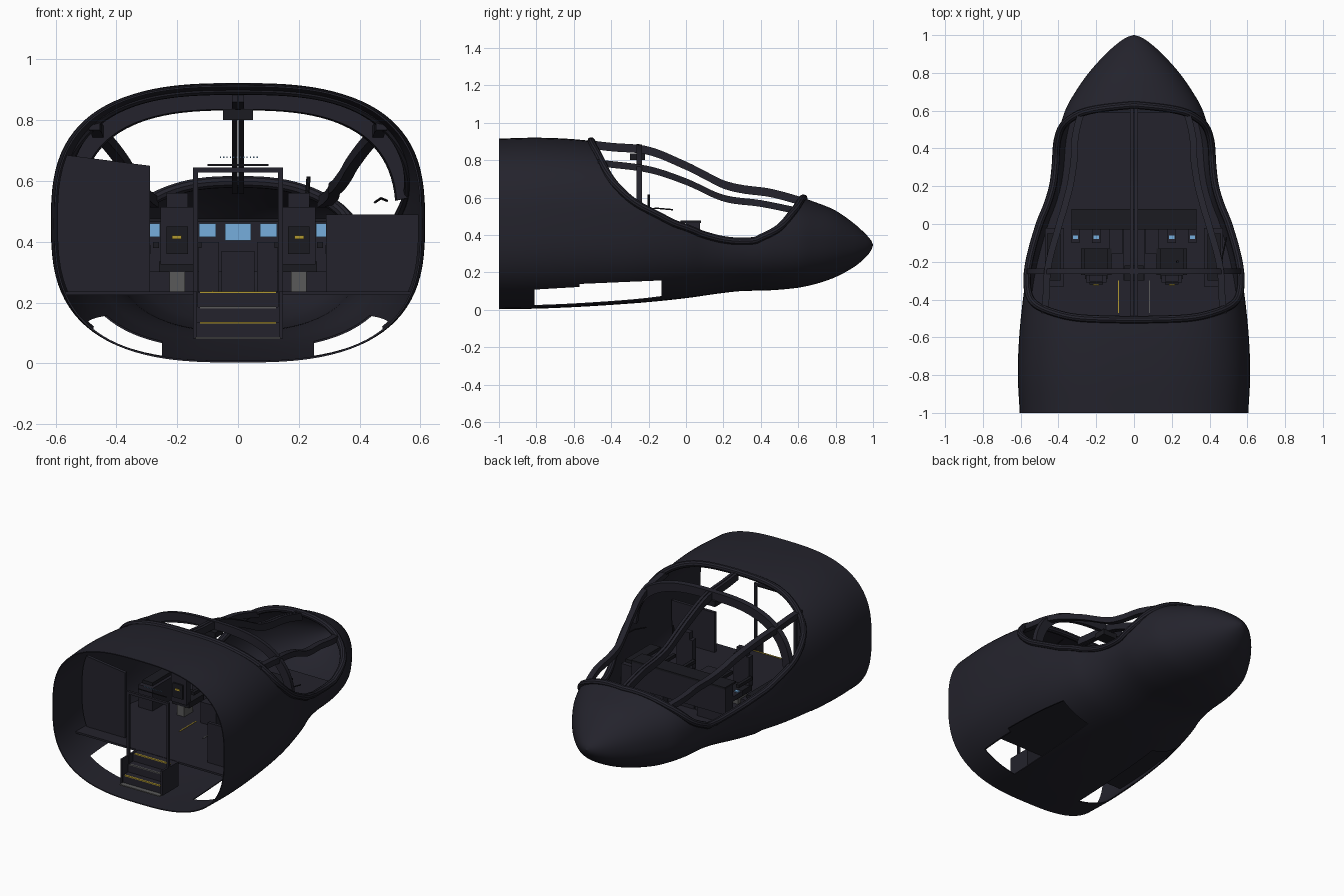
import bpy, bmesh, math
from mathutils import Vector

cube = bpy.data.objects.get("Cube")
if cube:
    bpy.data.objects.remove(cube, do_unlink=True)


def material(name, r, g, b):
    m = bpy.data.materials.new(name)
    m.use_nodes = True
    m.diffuse_color = (r, g, b, 1)
    m.node_tree.nodes["Principled BSDF"].inputs["Base Color"].default_value = (r, g, b, 1)
    return m


HULL = material("dark navy", .017, .0165, .025)
TRIM = material("charcoal", .011, .011, .015)
GREY = material("mid grey", .1, .1, .1)
BLUE = material("screen blue", .18, .42, .72)
YELLOW = material("marking yellow", .45, .32, .03)

# Hull stations: y, half width, bottom, top
STATIONS = [(-1, .605, .003, .915), (-.8, .615, .006, .92), (-.6, .608, .014, .912),
            (-.4, .588, .026, .89), (-.2, .557, .041, .87), (0, .5, .062, .79),
            (.1, .46, .076, .74), (.2, .43, .09, .69), (.3, .417, .1, .665),
            (.45, .405, .104, .645), (.6, .365, .118, .605), (.7, .31, .14, .572),
            (.8, .24, .175, .53), (.9, .15, .23, .46), (.96, .082, .28, .405),
            (.99, .035, .318, .37), (1, .002, .344, .347)]
# Canopy opening outline in side profile: y, z
OPENING = [(-.47, .83), (-.42, .73), (-.36, .65), (-.26, .565), (-.1, .48), (0, .44),
           (.1, .4), (.2, .375), (.3, .367), (.4, .385), (.5, .44), (.57, .52)]


def smooth_table(rows, t):
    """Cubic interpolation of rows keyed by their first entry."""
    i = 0
    while i < len(rows) - 2 and t > rows[i + 1][0]:
        i += 1
    a, b = rows[i], rows[i + 1]
    p, q = rows[max(i - 1, 0)], rows[min(i + 2, len(rows) - 1)]
    h = b[0] - a[0]
    s = min(max((t - a[0]) / h, 0), 1)
    out = []
    for k in range(1, len(a)):
        ma = (b[k] - p[k]) / (b[0] - p[0]) * h
        mb = (q[k] - a[k]) / (q[0] - a[0]) * h
        d = b[k] - a[k]
        out.append(a[k] + s * ma + s * s * (3 * d - 2 * ma - mb) + s ** 3 * (ma + mb - 2 * d))
    return out


def section(y):
    w, lo, hi = smooth_table(STATIONS, y)
    n = 2.8 - .7 * min(max((y + .3) / 1.3, 0), 1)
    return w, (lo + hi) / 2, (hi - lo) / 2, n


def hull_point(y, a, inset=0):
    w, mid, h, n = section(y)
    c, s = math.cos(a), math.sin(a)
    return Vector((math.copysign(abs(c) ** (2 / n), c) * (w - inset), y,
                   mid + math.copysign(abs(s) ** (2 / n), s) * (h - inset)))


def hull_angle(y, z):
    w, mid, h, n = section(y)
    v = max(-1, min(1, (z - mid) / h))
    return math.asin(math.copysign(abs(v) ** (n / 2), v))


def hull_x(y, z, inset=.006):
    return hull_point(y, hull_angle(y, z)).x - inset


def add(name, verts, faces, mat, smooth=False):
    me = bpy.data.meshes.new(name)
    me.from_pydata([tuple(v) for v in verts], [], faces)
    bm = bmesh.new()
    bm.from_mesh(me)
    bmesh.ops.recalc_face_normals(bm, faces=bm.faces)
    bm.to_mesh(me)
    bm.free()
    ob = bpy.data.objects.new(name, me)
    bpy.context.collection.objects.link(ob)
    me.materials.append(mat)
    if smooth:
        smooth_shade(ob)
    return ob


def smooth_shade(ob):
    bpy.ops.object.select_all(action='DESELECT')
    bpy.context.view_layer.objects.active = ob
    ob.select_set(True)
    bpy.ops.object.shade_smooth_by_angle(angle=math.radians(35))


def loft(name, rings, mat, closed=False, caps=(True, True), smooth=True):
    n, m = len(rings[0]), len(rings)
    faces = []
    for i in range(m if closed else m - 1):
        j = (i + 1) % m
        faces += [(i * n + k, i * n + (k + 1) % n, j * n + (k + 1) % n, j * n + k) for k in range(n)]
    if not closed:
        if caps[0]:
            faces.append(tuple(range(n)))
        if caps[1]:
            faces.append(tuple(range((m - 1) * n, m * n)))
    return add(name, [v for r in rings for v in r], faces, mat, smooth)


def prism(name, outline, axis, lo, hi, mat):
    def place(p, d):
        return (d, p[0], p[1]) if axis == 'x' else (p[0], d, p[1])
    return loft(name, [[place(p, d) for p in outline] for d in (lo, hi)], mat, smooth=False)


def box(name, mat, x, y, z):
    """Box from (min, max) ranges."""
    return prism(name, [(x[0], z[0]), (x[1], z[0]), (x[1], z[1]), (x[0], z[1])], 'y', y[0], y[1], mat)


def pair(name, mat, x, y, z):
    box("left_" + name, mat, x, y, z)
    box("right_" + name, mat, (-x[1], -x[0]), y, z)


def tube(name, pts, r, mat, closed=False, sides=10):
    rings = []
    for i, p in enumerate(pts):
        a = pts[i - 1] if closed or i else p
        b = pts[(i + 1) % len(pts)] if closed or i < len(pts) - 1 else p
        q = (b - a).to_track_quat('Z', 'Y')
        t = (b - a).normalized()
        u = t.cross(Vector((.02, .1, 1)) if abs(t.z) < .95 else Vector((0, 1, 0))).normalized()
        v = t.cross(u)
        rings.append([p + r * (u * math.cos(k * math.tau / sides) + v * math.sin(k * math.tau / sides))
                      for k in range(sides)])
    return loft(name, rings, mat, closed)


# Hull shell
N = 96
ys = [-1 + 2 * math.sin(i / 90 * math.pi / 2) for i in range(91)]
hull = loft("hull_shell", [[hull_point(y, k * math.tau / N) for k in range(N)] for y in ys],
            HULL, caps=(False, True))
solid = hull.modifiers.new("thickness", 'SOLIDIFY')
solid.thickness, solid.offset = .006, -1

# Canopy rim path, in station and angle around the hull
rows = [(0, -.507, math.pi / 2), (1, -.497, 1.2)]
rows += [(i + 2, y, hull_angle(y, z)) for i, (y, z) in enumerate(OPENING)]
last = len(rows)
rows += [(last, .605, 1.0), (last + 1, .63, math.pi / 2)]
steps = 110
path = [smooth_table(rows, i * (last + 1) / steps) for i in range(steps + 1)]
side = [hull_point(y, min(a, math.pi / 2)) for y, a in path]
outline = [(p.y, p.z) for p in side]
outline += [(outline[-1][0], 1.3), (outline[0][0], 1.3)]

# Cut the canopy opening and the two belly openings
cutters = [prism("canopy_cutter", outline, 'x', -1, 1, HULL)]
belly = [(-.81, -.2), (-.13, -.2), (-.13, .157), (-.57, .138), (-.57, .122), (-.81, .108)]
for s in (-1, 1):
    cutters.append(prism("belly_cutter", belly, 'x', *sorted((s * .25, s * .8)), HULL))
for c in cutters:
    c.hide_render = True
    mod = hull.modifiers.new("cut", 'BOOLEAN')
    mod.object, mod.operation, mod.solver = c, 'DIFFERENCE', 'EXACT'
bpy.ops.object.select_all(action='DESELECT')
bpy.context.view_layer.objects.active = hull
hull.select_set(True)
for mod in list(hull.modifiers):
    bpy.ops.object.modifier_apply(modifier=mod.name)
for c in cutters:
    bpy.data.objects.remove(c, do_unlink=True)
smooth_shade(hull)

# Canopy rim and frame beams
mirror = [Vector((-p.x, p.y, p.z)) for p in side[-2:0:-1]]
tube("canopy_rim", side + mirror, .02, HULL, closed=True)


def beam(name, pts, w, h):
    loft(name, [[p + Vector((sx * w / 2, 0, sz * h / 2)) for sx, sz in ((-1, -1), (1, -1), (1, 1), (-1, 1))]
                for p in pts], HULL)


run = [-.5 + 1.12 * i / 40 for i in range(41)]
for s in (-1, 1):
    beam("centre_beam", [hull_point(y, math.pi / 2) + Vector((s * .011, 0, -.02)) for y in run], .018, .045)
SIDE_BEAM = [(-.47, .785), (-.2, .75), (0, .685), (.2, .597), (.4, .568), (.59, .53)]
for s in (-1, 1):
    pts = []
    for i in range(41):
        y = -.47 + 1.06 * i / 40
        z = smooth_table(SIDE_BEAM, y)[0]
        pts.append(Vector((s * hull_x(y, z, .015), y, z)))
    beam("side_beam", pts, .036, .036)
start = hull_angle(-.25, .545)
angles = [start + (math.pi - 2 * start) * i / 48 for i in range(49)]
loft("canopy_arch", [[hull_point(y, a, d) for y, d in ((-.265, -.006), (-.235, -.006), (-.235, .045), (-.265, .045))]
                     for a in angles], HULL)
box("overhead_panel", TRIM, (-.05, .05), (-.3, -.22), (.8, .835))

# Deck following the hull, and rear partitions
deck = [-.81 + 1.4 * i / 30 for i in range(31)]
loft("deck", [[(s * hull_x(y, .23), y, z) for s, z in ((-1, .225), (1, .225), (1, .237), (-1, .237))]
              for y in deck], HULL)
for name, s, inner, outer in (("right_partition", -1, .65, .685), ("left_partition", 1, .49, .49)):
    edge = [(s * hull_x(-.71, z, .02), z) for z in [.237 + (outer - .237) * i / 12 for i in range(13)]]
    prism(name, [(s * .29, .237)] + edge + [(s * .29, inner)], 'y', -.72, -.7, HULL)

# Entry stairs with marked edges and a rail frame
for i in range(3):
    y, z = -.96 + i * .05, .135 + i * .05
    box("stair_step", HULL, (-.14, .14), (y, -.81), (z - .05, z))
    box("step_edge", GREY if i == 1 else YELLOW, (-.125, .125), (y - .002, y + .008), (z - .004, z + .002))
box("stair_foot", GREY, (-.14, .14), (-.99, -.96), (.08, .087))
pair("stair_side", HULL, (.135, .148), (-.97, -.81), (.082, .237))
pair("rail_post", HULL, (.132, .148), (-.908, -.892), (.085, .645))
box("rail_top", HULL, (-.148, .148), (-.908, -.892), (.628, .645))
box("rail_upper_bar", TRIM, (-.1, .1), (-.86, -.855), (.65, .655))
for i in range(12):
    x = -.06 + i * .011
    box("indicator_light", BLUE, (x, x + .004), (-.86, -.855), (.676, .68))
box("deck_line_right", YELLOW, (-.086, -.08), (-.47, -.3), (.237, .24))
box("deck_line_left", GREY, (.08, .086), (-.47, -.3), (.237, .24))

# Two crew seats
pair("seat_base", GREY, (.175, .225), (-.29, -.2), (.237, .3))
pair("seat_cushion", TRIM, (.14, .26), (-.29, -.13), (.3, .335))
pair("seat_back", HULL, (.145, .255), (-.31, -.27), (.325, .515))
pair("seat_panel", TRIM, (.165, .235), (-.32, -.31), (.36, .45))
pair("seat_label", YELLOW, (.185, .217), (-.325, -.32), (.41, .42))
pair("headrest", HULL, (.165, .235), (-.305, -.27), (.515, .56))
pair("inner_armrest", TRIM, (.12, .14), (-.27, -.13), (.38, .4))
pair("outer_armrest", TRIM, (.26, .28), (-.27, -.13), (.38, .4))

# Instrument desk, pedestal and screens
box("instrument_desk", HULL, (-.33, .33), (.0, .075), (.3, .465))
box("glare_shield", TRIM, (-.33, .33), (-.03, .08), (.465, .477))
pair("desk_leg", HULL, (.12, .33), (.01, .06), (.237, .3))
box("centre_pedestal", HULL, (-.055, .055), (-.3, 0), (.237, .37))
pair("pedestal_wing", HULL, (.062, .13), (-.16, 0), (.237, .4))
box("centre_screen", BLUE, (-.042, .042), (-.008, 0), (.405, .46))
for x, w in ((.1, .028), (.2, .025), (.285, .028)):
    pair("screen", BLUE, (x - w, x + w), (-.008, 0), (.415, .46))
for x in (.2, .31):
    pair("desk_display", BLUE, (x - .014, x + .014), (-.08, -.06), (.39, .396))
    pair("display_stand", HULL, (x - .022, x + .022), (-.1, 0), (.36, .39))
pair("side_console", HULL, (.37, .47), (-.33, -.02), (.237, .38))
pair("console_top", TRIM, (.39, .46), (-.3, -.05), (.38, .4))

# Loose handles
tube("control_stick", [Vector((.23, -.2, .48)), Vector((.228, -.2, .56)), Vector((.232, -.2, .615))], .007, TRIM)
tube("grab_handle", [Vector((.45, -.24, .53)), Vector((.47, -.16, .543)), Vector((.49, -.07, .535))], .004, TRIM)
